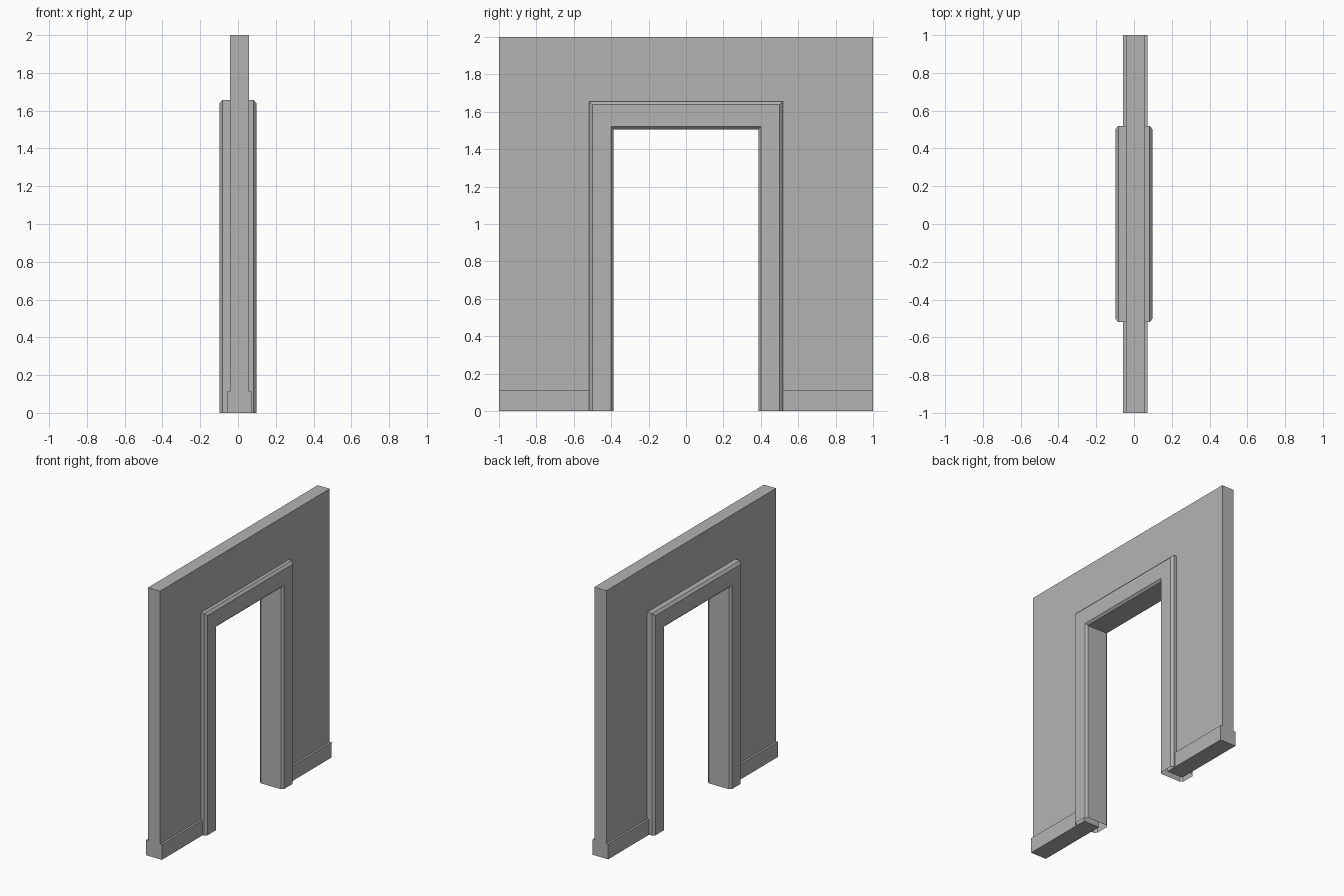
import bpy, bmesh

if "Cube" in bpy.data.objects:
    bpy.data.objects.remove(bpy.data.objects["Cube"])

grey = bpy.data.materials.new("dark_grey")
grey.diffuse_color = (0.453, 0.453, 0.453, 1)
grey.use_nodes = True
grey.node_tree.nodes["Principled BSDF"].inputs["Base Color"].default_value = grey.diffuse_color

def finish(bm, name):
    bmesh.ops.recalc_face_normals(bm, faces=bm.faces[:])
    mesh = bpy.data.meshes.new(name)
    bm.to_mesh(mesh)
    bm.free()
    mesh.materials.append(grey)
    obj = bpy.data.objects.new(name, mesh)
    bpy.context.collection.objects.link(obj)
    return obj

def extrude_x(name, outline, x0, x1):
    """Extrude a (y, z) outline through the wall thickness."""
    bm = bmesh.new()
    face = bm.faces.new([bm.verts.new((x0, y, z)) for y, z in outline])
    geom = bmesh.ops.extrude_face_region(bm, geom=[face])["geom"]
    verts = [g for g in geom if isinstance(g, bmesh.types.BMVert)]
    bmesh.ops.translate(bm, verts=verts, vec=(x1 - x0, 0, 0))
    # keep the starting cap so the solid is closed
    if not face.is_valid:
        bm.faces.new([v for v in bm.verts if v not in verts])
    return finish(bm, name)

BASE_H = 0.113
HIDDEN_Y, HIDDEN_Z = 0.44, 1.57   # wall edges buried inside the casing

# Wall panel with doorway, resting on the baseboards
half = [(1, 2), (1, BASE_H), (HIDDEN_Y, BASE_H), (HIDDEN_Y, HIDDEN_Z)]
outline = half + [(-y, z) for y, z in reversed(half)]
extrude_x("wall_panel", outline, -0.043, 0.057)

# Baseboard on each side of the doorway
for side, label in ((-1, "left"), (1, "right")):
    box = [(side * y, z) for y, z in
           ((HIDDEN_Y, 0), (1, 0), (1, BASE_H), (HIDDEN_Y, BASE_H))]
    extrude_x("baseboard_" + label, box, -0.058, 0.072)

# Door casing: chamfered profile swept up, over and down (open at the floor)
# each entry: half-width in y, height in z, x offset
profile = [(0.387, 1.505, 0.083), (0.401, 1.52, 0.099),
           (0.501, 1.638, 0.099), (0.519, 1.656, 0.083)]
profile += [(y, z, -x) for y, z, x in reversed(profile)]
bm = bmesh.new()
rings = []
for side, top in ((-1, 0), (-1, 1), (1, 1), (1, 0)):
    rings.append([bm.verts.new((x, side * y, top * z)) for y, z, x in profile])
n = len(profile)
for a, b in zip(rings, rings[1:]):
    for i in range(n):
        j = (i + 1) % n
        bm.faces.new((a[i], a[j], b[j], b[i]))
finish(bm, "door_casing")
